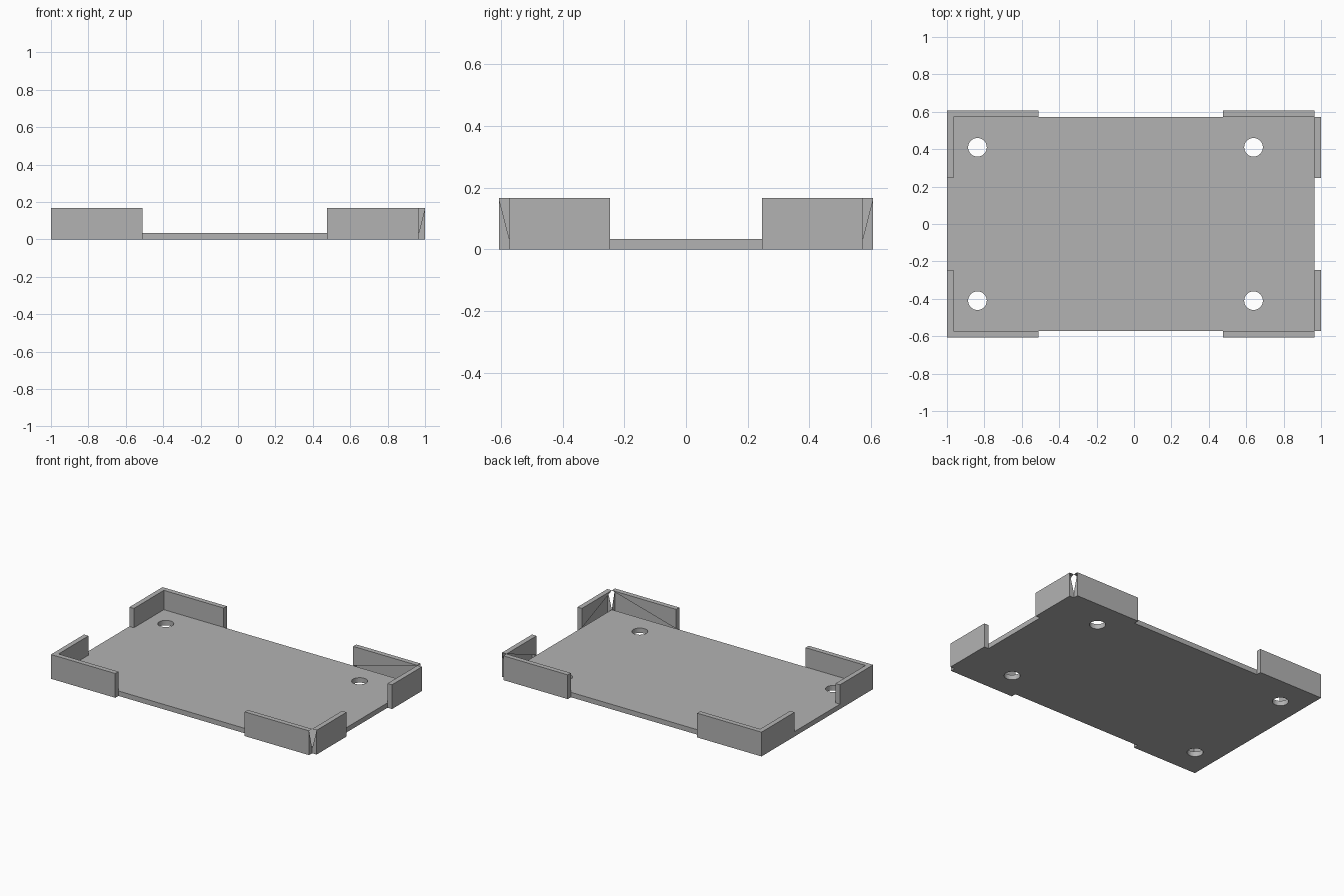
import bpy
import bmesh

default = bpy.data.objects.get("Cube")
if default:
    bpy.data.objects.remove(default, do_unlink=True)

LEFT, RIGHT, HALF = -1.0, 0.966, 0.573     # base plate edges
WALL, HEIGHT, BASE = 0.034, 0.167, 0.034   # wall thickness, wall height, plate thickness
LONG, SIDE_END = 0.49, 0.247               # long wall length, inner end of short walls

grey = bpy.data.materials.new("light grey")
grey.use_nodes = True
colour = (0.45, 0.45, 0.45, 1.0)
grey.diffuse_color = colour
grey.node_tree.nodes["Principled BSDF"].inputs["Base Color"].default_value = colour


def finish(name, bm):
    bmesh.ops.recalc_face_normals(bm, faces=bm.faces)
    mesh = bpy.data.meshes.new(name)
    bm.to_mesh(mesh)
    bm.free()
    mesh.materials.append(grey)
    obj = bpy.data.objects.new(name, mesh)
    bpy.context.collection.objects.link(obj)
    return obj


def prism(name, outline, height):
    """Extrude a flat outline upward from the ground."""
    bm = bmesh.new()
    face = bm.faces.new([bm.verts.new((x, y, 0)) for x, y in outline])
    made = bmesh.ops.extrude_face_region(bm, geom=[face])["geom"]
    top = [v for v in made if isinstance(v, bmesh.types.BMVert)]
    bmesh.ops.translate(bm, verts=top, vec=(0, 0, height))
    return finish(name, bm)


def open_wall(name, length, place):
    """Wall with an open notch at its near corner; place maps (along, out) to (x, y)."""
    bm = bmesh.new()

    def v(along, out, z):
        return bm.verts.new((*place(along, out), z))

    def section(along):
        return (v(along, 0, 0), v(along, 0, BASE), v(along, 0, HEIGHT),
                v(along, WALL, HEIGHT), v(along, WALL, 0))

    n_low, n_plate, n_top, n_out_top, n_out_low = section(0)
    far = section(length)
    f_low, f_plate, f_top, f_out_top, f_out_low = far
    for face in (
        (n_out_low, f_out_low, f_out_top, n_out_top),   # outside
        (n_top, n_out_top, f_out_top, f_top),           # top
        (n_low, f_low, f_out_low, n_out_low),           # underside
        far,                                            # far end
        (f_plate, f_top, n_top),                        # inside, half open
        (n_low, n_plate, n_out_top, n_out_low),         # corner end, half open
    ):
        bm.faces.new(face)
    return finish(name, bm)


# Base plate with four screw holes
plate = prism("base_plate", [(LEFT, -HALF), (RIGHT, -HALF), (RIGHT, HALF), (LEFT, HALF)], BASE)
bm = bmesh.new()
for x in (-0.837, 0.639):
    for y in (-0.41, 0.41):
        made = bmesh.ops.create_cone(bm, cap_ends=True, segments=32, radius1=0.05,
                                     radius2=0.05, depth=0.2)
        bmesh.ops.translate(bm, verts=made["verts"], vec=(x, y, 0))
cutter = finish("hole_cutter", bm)
cutter.hide_render = True
cut = plate.modifiers.new("holes", "BOOLEAN")
cut.operation = "DIFFERENCE"
cut.solver = "EXACT"
cut.object = cutter
bpy.context.view_layer.objects.active = plate
bpy.ops.object.modifier_apply(modifier=cut.name)
bpy.data.objects.remove(cutter, do_unlink=True)

for label, s in (("front", -1), ("back", 1)):
    # Closed L-shaped corner
    inner, outer = LEFT + WALL, HALF + WALL
    prism(label + "_closed_corner",
          [(LEFT, s * SIDE_END), (inner, s * SIDE_END), (inner, s * HALF),
           (LEFT + LONG, s * HALF), (LEFT + LONG, s * outer), (LEFT, s * outer)], HEIGHT)
    # Open corner made of two separate walls
    open_wall(label + "_long_wall", LONG, lambda a, o: (RIGHT - a, s * (HALF + o)))
    open_wall(label + "_short_wall", HALF - SIDE_END, lambda a, o: (RIGHT + o, s * (HALF - a)))
